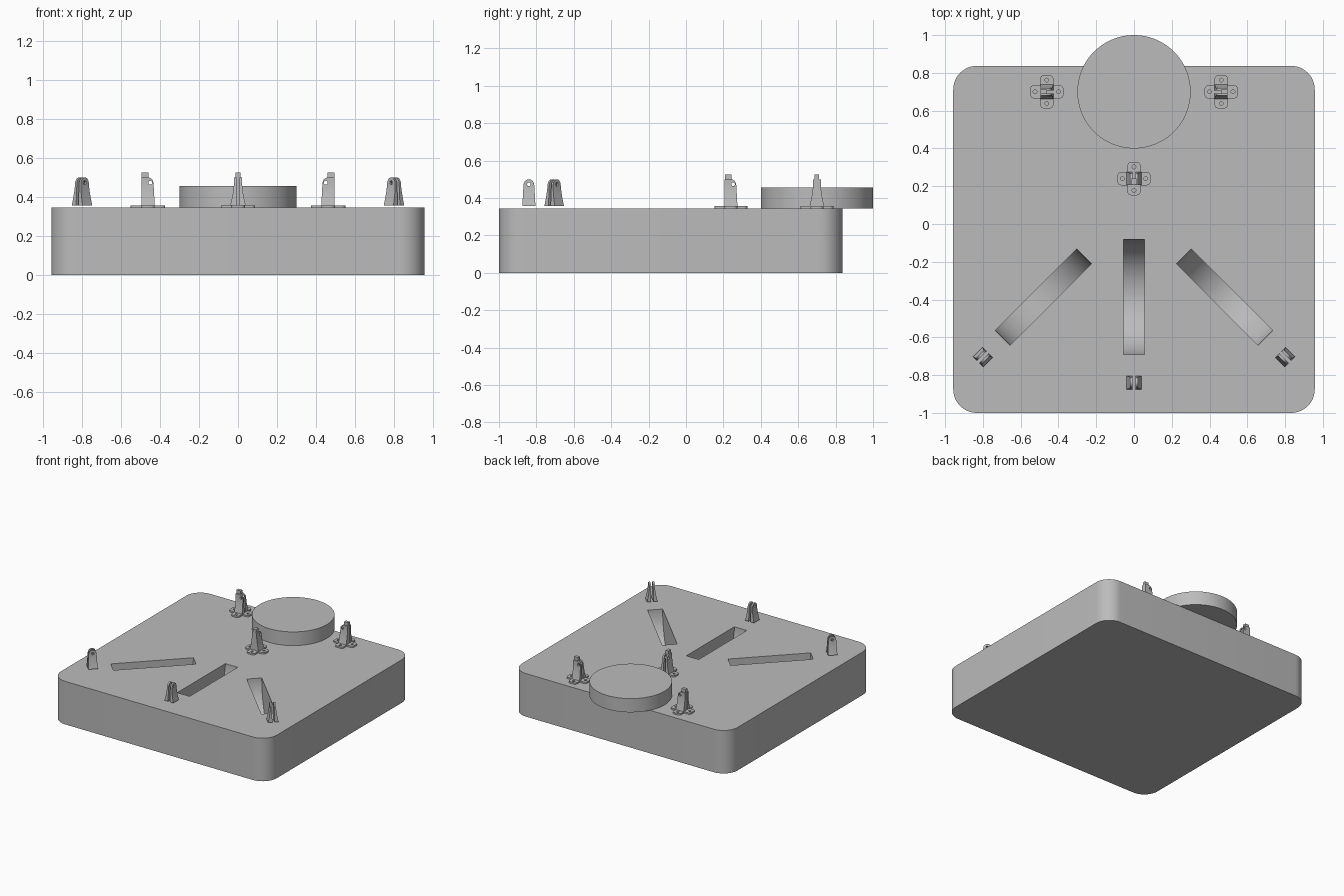
import bpy, bmesh, math
from mathutils import Matrix, Vector

if "Cube" in bpy.data.objects:
    bpy.data.objects.remove(bpy.data.objects["Cube"])

grey = bpy.data.materials.new("plain_grey")
grey.use_nodes = True
colour = (0.5, 0.5, 0.5, 1)
grey.diffuse_color = colour
grey.node_tree.nodes["Principled BSDF"].inputs["Base Color"].default_value = colour

TOP = 0.345          # deck height
PLATE = 0.357        # top of the bracket foot plates
DISC = Vector((0, 0.7, 0))


def finish(name, bm, matrix=Matrix()):
    bmesh.ops.recalc_face_normals(bm, faces=bm.faces)
    mesh = bpy.data.meshes.new(name)
    bm.to_mesh(mesh)
    bm.free()
    mesh.materials.append(grey)
    ob = bpy.data.objects.new(name, mesh)
    ob.matrix_world = matrix
    bpy.context.collection.objects.link(ob)
    return ob


def box(bm, x0, x1, y0, y1, z0, z1, radius=0, segments=6):
    """Box whose four upright edges may be rounded."""
    size = Matrix.Diagonal((x1 - x0, y1 - y0, z1 - z0, 1))
    place = Matrix.Translation(((x0 + x1) / 2, (y0 + y1) / 2, (z0 + z1) / 2))
    verts = bmesh.ops.create_cube(bm, size=1, matrix=place @ size)["verts"]
    if radius:
        edges = {e for v in verts for e in v.link_edges
                 if abs(e.verts[0].co.z - e.verts[1].co.z) > 1e-5}
        bmesh.ops.bevel(bm, geom=list(edges), offset=radius, segments=segments,
                        profile=0.5, affect='EDGES')


def cylinder(bm, radius, depth, matrix, segments=24):
    bmesh.ops.create_cone(bm, cap_ends=True, segments=segments, radius1=radius,
                          radius2=radius, depth=depth, matrix=matrix)


def combine(ob, other, operation='DIFFERENCE'):
    """Boolean with a helper object, then drop the helper."""
    other.hide_render = True
    mod = ob.modifiers.new("boolean", 'BOOLEAN')
    mod.operation, mod.object, mod.solver = operation, other, 'EXACT'
    bpy.context.view_layer.objects.active = ob
    bpy.ops.object.modifier_apply(modifier=mod.name)
    bpy.data.objects.remove(other)


def smooth(ob):
    bpy.ops.object.select_all(action='DESELECT')
    ob.select_set(True)
    bpy.context.view_layer.objects.active = ob
    bpy.ops.object.shade_smooth_by_angle(angle=math.radians(30))


def prong_pair(name, matrix, one_sided):
    """Two flared ears, rounded at the top, with a pin hole across them."""
    rows = []
    for i in range(6):                       # flared shank
        f = i / 5
        rows.append((PLATE + 0.11 * f, 0.035 - 0.006 * f, 0.021 + 0.018 * (1 - f) ** 1.5))
    for i in range(1, 7):                    # rounded head
        a = math.radians(13.5 * i)
        rows.append((PLATE + 0.11 + 0.033 * math.sin(a), 0.029 * math.cos(a), 0.021))
    bm = bmesh.new()
    for side in (-1, 1):
        previous = None
        for z, w, t in rows:
            back = -0.034 if one_sided else -w
            ring = [bm.verts.new(p) for p in ((back, side * 0.008, z), (w, side * 0.008, z),
                                              (w, side * t, z), (back, side * t, z))]
            if previous:
                for k in range(4):
                    n = (k + 1) % 4
                    bm.faces.new((previous[k], previous[n], ring[n], ring[k]))
            else:
                bm.faces.new(ring)
            previous = ring
        bm.faces.new(previous)
    ob = finish(name, bm, matrix)
    hole = bmesh.new()
    cylinder(hole, 0.01, 0.2, Matrix.Translation((0.012 if one_sided else 0, 0, 0.473))
             @ Matrix.Rotation(math.pi / 2, 4, 'X'), 16)
    combine(ob, finish("pin_hole_cutter", hole, matrix))
    smooth(ob)


def turned(x, y, target):
    """Place at x, y with local +x aimed at the target."""
    angle = math.atan2(target[1] - y, target[0] - x)
    return Matrix.Translation((x, y, 0)) @ Matrix.Rotation(angle, 4, 'Z')


# Rounded base block with three round-bottomed slots
bm = bmesh.new()
box(bm, -0.957, 0.957, -1, 0.837, 0, TOP, 0.125, 12)
base = finish("base_block", bm)
for x, angle in ((0, 90), (-0.48, 45), (0.48, -45)):
    bm = bmesh.new()
    cylinder(bm, 0.305, 0.11, Matrix.Translation((x, -0.387, TOP))
             @ Matrix.Rotation(math.radians(angle), 4, 'Z')
             @ Matrix.Rotation(math.pi / 2, 4, 'X'), 96)
    combine(base, finish("slot_cutter", bm))
smooth(base)

# Round pad overhanging the back edge
bm = bmesh.new()
cylinder(bm, 0.3, 0.11, Matrix.Translation(DISC + Vector((0, 0, TOP + 0.055))), 96)
smooth(finish("round_pad", bm))

# Rear brackets on cross-shaped foot plates, all facing the pad
for name, x, y in (("left", 0.462, 0.7), ("right", -0.462, 0.7), ("middle", 0, 0.24)):
    matrix = turned(x, y, DISC)
    parts = []
    for a, b in ((0.088, 0.035), (0.035, 0.088)):
        bm = bmesh.new()
        box(bm, -a, a, -b, b, TOP, PLATE, 0.02)
        parts.append(finish(name + "_foot_plate", bm, matrix))
    combine(parts[0], parts[1], 'UNION')
    holes = bmesh.new()
    for k in range(4):
        cylinder(holes, 0.01, 0.1, Matrix.Rotation(k * math.pi / 2, 4, 'Z')
                 @ Matrix.Translation((0.062, 0, TOP + 0.05)), 16)
    combine(parts[0], finish("screw_hole_cutter", holes, matrix))
    smooth(parts[0])
    prong_pair(name + "_rear_bracket", matrix, True)
    bm = bmesh.new()
    box(bm, -0.032, 0.002, -0.012, 0.012, PLATE, 0.525)
    finish(name + "_bracket_stop", bm, matrix)

# Front brackets, one beyond each slot
for name, x, y, target in (("left", 0.8, -0.705, (0, 0.095)),
                           ("right", -0.8, -0.705, (0, 0.095)),
                           ("middle", 0, -0.84, (0, 0))):
    prong_pair(name + "_front_bracket", turned(x, y, target), False)
